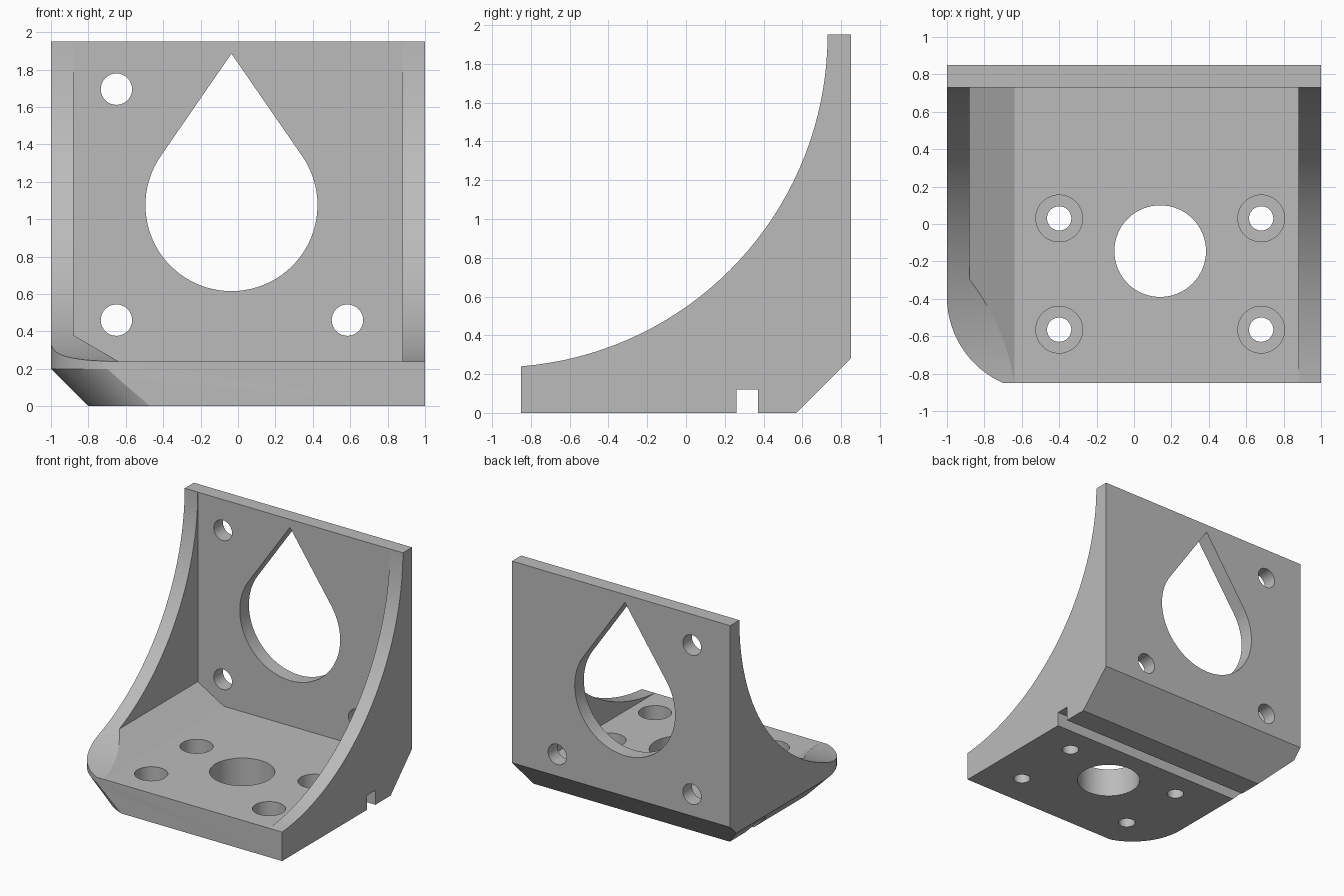
import bpy, bmesh
from math import sin, cos, acos, pi, radians, hypot
from mathutils import Vector

if "Cube" in bpy.data.objects:
    bpy.data.objects.remove(bpy.data.objects["Cube"])

grey = bpy.data.materials.new("plain grey")
grey.use_nodes = True
grey.diffuse_color = (0.5, 0.5, 0.5, 1)
grey.node_tree.nodes["Principled BSDF"].inputs["Base Color"].default_value = (0.5, 0.5, 0.5, 1)


def loft(name, rings):
    """Closed solid through matching rings of points."""
    bm = bmesh.new()
    loops = [[bm.verts.new(p) for p in ring] for ring in rings]
    n = len(loops[0])
    for a, b in zip(loops, loops[1:]):
        for i in range(n):
            j = (i + 1) % n
            bm.faces.new((a[i], a[j], b[j], b[i]))
    bm.faces.new(loops[0][::-1])
    bm.faces.new(loops[-1])
    bmesh.ops.recalc_face_normals(bm, faces=bm.faces)
    mesh = bpy.data.meshes.new(name)
    bm.to_mesh(mesh)
    bm.free()
    mesh.materials.append(grey)
    ob = bpy.data.objects.new(name, mesh)
    bpy.context.collection.objects.link(ob)
    return ob


def prism(name, profile, axis, lo, hi):
    """Extrude a 2D profile along x, y or z."""
    place = {"x": lambda p, t: (t, p[0], p[1]),
             "y": lambda p, t: (p[0], t, p[1]),
             "z": lambda p, t: (p[0], p[1], t)}[axis]
    return loft(name, [[place(p, t) for p in profile] for t in (lo, hi)])


def arc(cx, cy, r, start, end, steps):
    return [(cx + r * cos(start + (end - start) * i / steps),
             cy + r * sin(start + (end - start) * i / steps)) for i in range(steps + 1)]


def circle(cx, cy, r, steps=48):
    return arc(cx, cy, r, 0, 2 * pi, steps)[:-1]


def combine(target, tool, operation="DIFFERENCE"):
    mod = target.modifiers.new(tool.name, "BOOLEAN")
    mod.operation, mod.solver, mod.object = operation, "EXACT", tool
    bpy.ops.object.select_all(action="DESELECT")
    bpy.context.view_layer.objects.active = target
    target.select_set(True)
    bpy.ops.object.modifier_apply(modifier=mod.name)
    bpy.data.objects.remove(tool)


# Bracket body: side profile with the concave sweep and the rear chamfer
sweep = arc(-0.985, 1.95, 1.715, radians(-85.5), 0, 36)
sweep[0] = (-0.85, 0.24)
profile = [(-0.85, 0)] + sweep + [(0.85, 1.95), (0.85, 0.28), (0.57, 0)]
bracket = prism("bracket", profile, "x", -1.1, 1)

# Hollow between the side walls, with a sloped floor edge on the right wall
hollow = [(-0.88, 3), (-0.88, 0.38), (-0.64, 0.24), (0.88, 0.24), (0.88, 3)]
combine(bracket, prism("hollow", hollow, "y", -2, 0.73))

# Outer envelope: rounded front corner that leans in below the side wall
def envelope_ring(z, left, r):
    corner = arc(left + r, -0.39, r, pi, 1.5 * pi, 20)
    return [(x, y, z) for x, y in [(left, 2)] + corner + [(3, -0.39 - r), (3, 2)]]

envelope = loft("envelope", [envelope_ring(-0.2, -0.6, 0.469),
                             envelope_ring(0.2, -1, 0.503),
                             envelope_ring(3, -1, 0.503)])
combine(bracket, envelope, "INTERSECT")

# Slot across the underside
slot = [(0.26, -1), (0.37, -1), (0.37, 0.12), (0.26, 0.12)]
combine(bracket, prism("slot", slot, "x", -2, 2))

# Floor: large opening and four counterbored screw holes
combine(bracket, prism("floor_opening", circle(0.14, -0.145, 0.245, 64), "z", -1, 1))
for x in (-0.4, 0.68):
    for y in (0.03, -0.565):
        combine(bracket, prism("counterbore", circle(x, y, 0.125), "z", 0.12, 0.5))
        combine(bracket, prism("floor_hole", circle(x, y, 0.065, 32), "z", -1, 1))

# Back plate: teardrop opening and three screw holes
tangent = acos(0.46 / 0.81)
teardrop = arc(-0.035, 1.075, 0.46, pi / 2 + tangent, 2.5 * pi - tangent, 56)
combine(bracket, prism("teardrop", teardrop + [(-0.035, 1.885)], "y", 0.5, 2))
for x, z in ((-0.65, 1.695), (-0.65, 0.46), (0.585, 0.46)):
    combine(bracket, prism("back_hole", circle(x, z, 0.084, 32), "y", 0.6, 2))

# Smooth the curved walls, keep the edges crisp
bpy.ops.object.select_all(action="DESELECT")
bracket.select_set(True)
bpy.context.view_layer.objects.active = bracket
bpy.ops.object.shade_smooth_by_angle(angle=radians(25))
